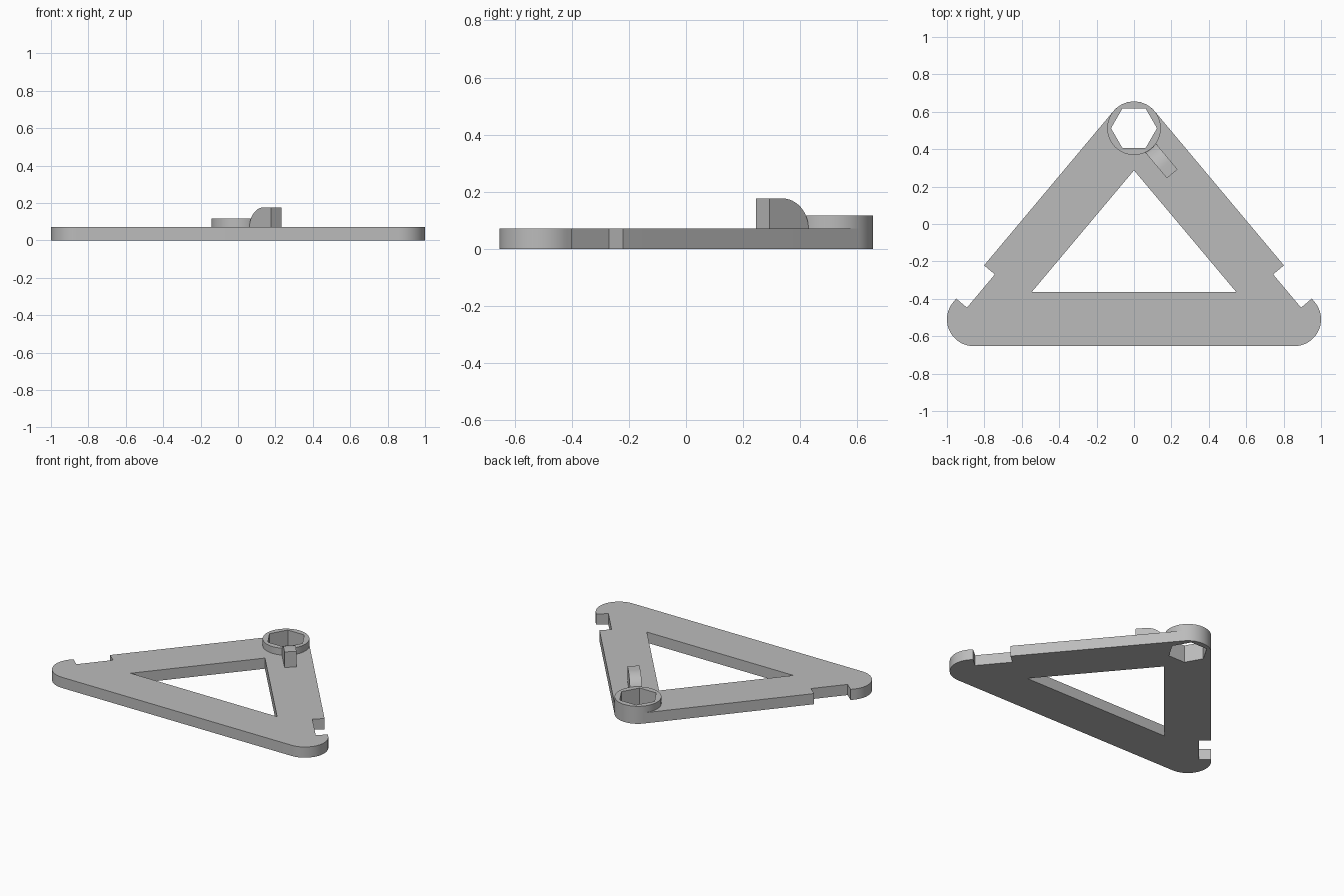
import bpy, bmesh, math
from mathutils import Vector, Matrix

if "Cube" in bpy.data.objects:
    bpy.data.objects.remove(bpy.data.objects["Cube"], do_unlink=True)

grey = bpy.data.materials.new("plain grey")
grey.use_nodes = True
colour = (0.5, 0.5, 0.5, 1)
grey.diffuse_color = colour
grey.node_tree.nodes["Principled BSDF"].inputs["Base Color"].default_value = colour

PLATE, BOSS, STOP = 0.072, 0.118, 0.177   # top heights
R = 0.143                                 # corner radius
APEX = Vector((0, 0.512))
CORNER = Vector((0.857, -0.51))


def arc(centre, rx, ry, start, end, steps):
    """Points on an elliptical arc, angles in degrees."""
    angles = [math.radians(start + (end - start) * i / steps) for i in range(steps + 1)]
    return [centre + Vector((rx * math.cos(a), ry * math.sin(a))) for a in angles]


def prism(name, loops, bottom, top, matrix=Matrix()):
    """Extrude an outline, with any holes, between two heights."""
    bm = bmesh.new()
    edges = []
    for loop in loops:
        verts = [bm.verts.new((p[0], p[1], bottom)) for p in loop]
        edges += [bm.edges.new((verts[i - 1], verts[i])) for i in range(len(verts))]
    bmesh.ops.triangle_fill(bm, edges=edges, use_beauty=True)
    new = bmesh.ops.extrude_face_region(bm, geom=bm.faces[:], use_keep_orig=True)["geom"]
    moved = [v for v in new if isinstance(v, bmesh.types.BMVert)]
    bmesh.ops.translate(bm, verts=moved, vec=(0, 0, top - bottom))
    bm.transform(matrix)
    bmesh.ops.recalc_face_normals(bm, faces=bm.faces[:])
    mesh = bpy.data.meshes.new(name)
    bm.to_mesh(mesh)
    bm.free()
    mesh.materials.append(grey)
    obj = bpy.data.objects.new(name, mesh)
    bpy.context.collection.objects.link(obj)
    bpy.ops.object.select_all(action="DESELECT")
    obj.select_set(True)
    bpy.context.view_layer.objects.active = obj
    bpy.ops.object.shade_smooth_by_angle(angle=math.radians(30))
    return obj


# Direction along the sloping side and its outward normal
along = (APEX - CORNER).normalized()
normal = Vector((along.y, -along.x))
tilt = math.degrees(math.atan2(normal.y, normal.x))


def on_side(t, depth=0):
    return CORNER + normal * (R - depth) + along * t


# Triangular plate: right half outline with notch, then mirrored
half = arc(CORNER, R, R, -90, tilt, 24)
half += [on_side(0.025), on_side(0.025, 0.075), on_side(0.257, 0.075), on_side(0.257)]
half += arc(APEX, R, R, tilt, 90, 12)
outline = half + [Vector((-p.x, p.y)) for p in reversed(half[:-1])]
window = [(-0.547, -0.364), (0.547, -0.364), (0, 0.287)]
hexagon = arc(APEX, 0.123, 0.123, 0, 300, 5)
prism("triangular_plate", [outline, window, hexagon], 0, PLATE)

# Raised round collar around the hexagonal socket
circle = arc(APEX, R, R, 0, 360, 64)[:-1]
prism("socket_collar", [circle, hexagon], PLATE, BOSS)

# Round-shouldered stop lying along the right arm
near, shoulder, far = 0.14, 0.26, 0.318
profile = [(near, PLATE), (far, PLATE), (far, STOP)]
profile += arc(Vector((shoulder, PLATE)), shoulder - near, STOP - PLATE, 90, 180, 16)[:-1]
frame = Matrix((
    (-along.x, normal.x, 0),
    (-along.y, normal.y, 0),
    (0, 0, 1))).to_4x4()
frame.translation = (APEX.x, APEX.y, 0)
upright = Matrix.Rotation(math.radians(90), 4, "X")
prism("arm_stop", [profile], -0.037, 0.037, frame @ upright)
